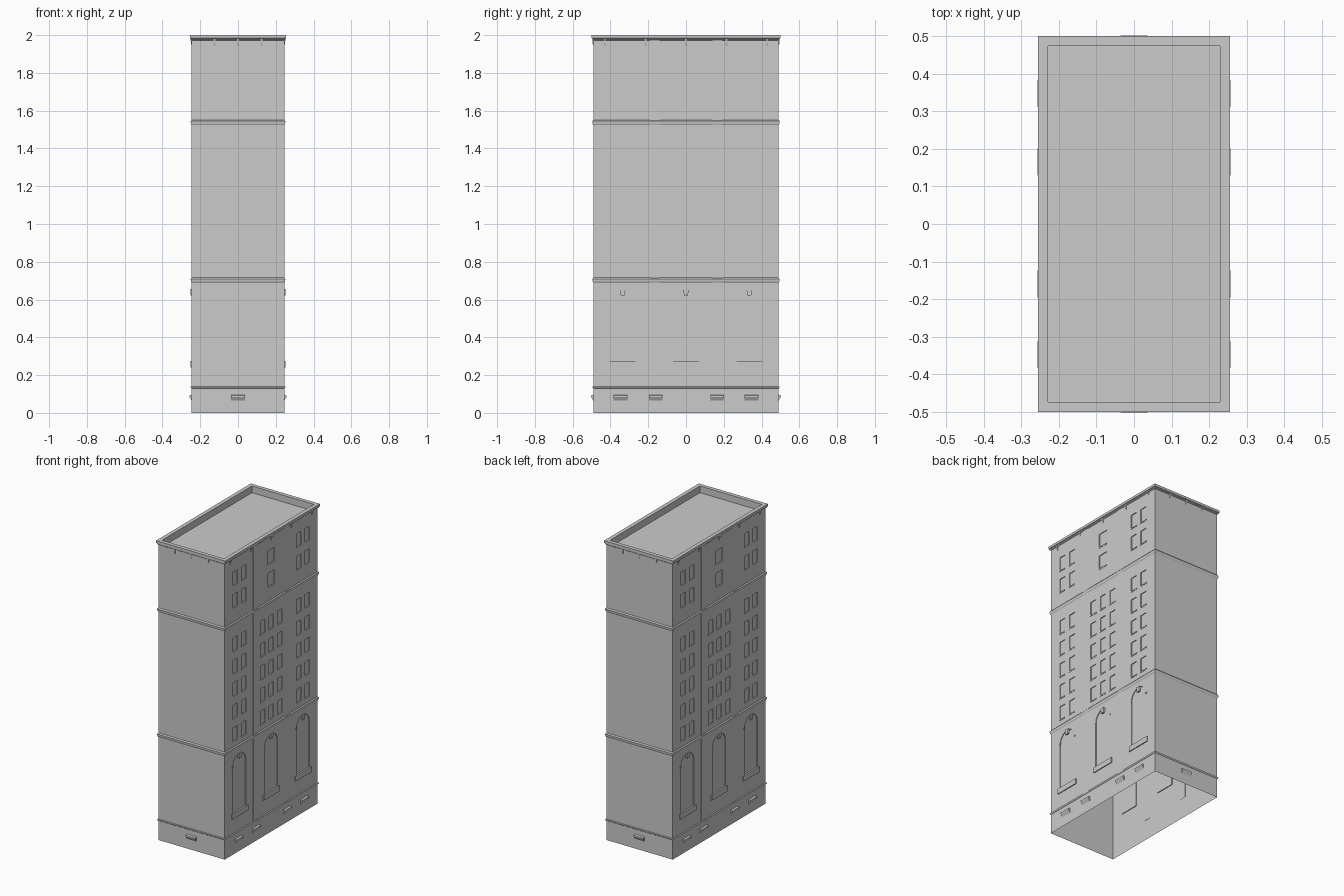
import bpy, bmesh, math

if "Cube" in bpy.data.objects:
    bpy.data.objects.remove(bpy.data.objects["Cube"])

HX, HY = 0.245, 0.49
BAYS = (-0.335, 0.0, 0.335)


def finish(name, bm):
    bmesh.ops.recalc_face_normals(bm, faces=bm.faces)
    me = bpy.data.meshes.new(name)
    bm.to_mesh(me)
    bm.free()
    ob = bpy.data.objects.new(name, me)
    bpy.context.collection.objects.link(ob)
    return ob


def ring(name, profile, cap=False):
    """Sweep (offset, z) profile around the building footprint."""
    bm = bmesh.new()
    loops = [[bm.verts.new((sx * (HX + o), sy * (HY + o), z))
              for sx, sy in ((-1, -1), (1, -1), (1, 1), (-1, 1))] for o, z in profile]
    for a, b in zip(loops, loops[1:]):
        for i in range(4):
            j = (i + 1) % 4
            bm.faces.new((a[i], a[j], b[j], b[i]))
    if cap:
        bm.faces.new(loops[-1])
    return finish(name, bm)


def add_prism(bm, points, axis, lo, hi):
    """Extrude a 2D profile along x (0) or y (1)."""
    def place(p, t):
        return (t, p[0], p[1]) if axis == 0 else (p[0], t, p[1])
    a = [bm.verts.new(place(p, lo)) for p in points]
    b = [bm.verts.new(place(p, hi)) for p in points]
    bm.faces.new(a)
    bm.faces.new(b[::-1])
    for i in range(len(a)):
        j = (i + 1) % len(a)
        bm.faces.new((a[i], a[j], b[j], b[i]))


def rect(y, z, w, h):
    return [(y - w / 2, z - h / 2), (y + w / 2, z - h / 2),
            (y + w / 2, z + h / 2), (y - w / 2, z + h / 2)]


def arch(y, z0, z1, r):
    top = [(y + r * math.cos(math.pi * i / 10), z1 + r * math.sin(math.pi * i / 10))
           for i in range(11)]
    return [(y - r, z0), (y + r, z0)] + top


# Window layout: tall arches, five middle floors, two upper floors
arches = [arch(y, 0.275, 0.585, 0.068) for y in BAYS]
small = []
for y in BAYS:
    for k in range(5):
        for d in ((-0.09, 0, 0.09) if y == 0 else (-0.045, 0.045)):
            small.append((y + d, 0.80 + 0.15 * k, 0.05, 0.09))
    for z in (1.69, 1.84):
        for d in ((0,) if y == 0 else (-0.045, 0.045)):
            small.append((y + d, z, 0.07 if y == 0 else 0.05, 0.09))
openings = arches + [rect(*s) for s in small]

for s, side in ((1, "right"), (-1, "left")):
    # Long wall with recessed windows
    bm = bmesh.new()
    edges = []
    holes = []
    for pts in [rect(0, 0.99, 2 * HY, 1.98)] + openings:
        vs = [bm.verts.new((s * HX, y, z)) for y, z in pts]
        edges += [bm.edges.new((vs[i - 1], vs[i])) for i in range(len(vs))]
        holes.append(vs)
    bmesh.ops.triangle_fill(bm, edges=edges, use_beauty=True, normal=(s, 0, 0))
    for vs in holes[1:]:
        back = [bm.verts.new((v.co.x - s * 0.005, v.co.y, v.co.z)) for v in vs]
        for i in range(len(vs)):
            bm.faces.new((vs[i - 1], vs[i], back[i], back[i - 1]))
        bm.faces.new(back)
    finish(side + "_wall", bm)

    # Pilasters between the bays
    bm = bmesh.new()
    for y in (-0.165, 0.165):
        add_prism(bm, rect(y, 1.055, 0.05, 1.84), 0, s * (HX - 0.001), s * (HX + 0.002))
    finish(side + "_pilasters", bm)

    # Arch sills, keystones and imposts, small window sills
    bm = bmesh.new()
    for y in BAYS:
        add_prism(bm, rect(y, 0.258, 0.17, 0.035), 0, s * HX, s * (HX + 0.006))
        add_prism(bm, [(y - 0.01, 0.622), (y + 0.01, 0.622), (y + 0.015, 0.655),
                       (y - 0.015, 0.655)], 0, s * (HX - 0.005), s * (HX + 0.007))
        for d in (-0.071, 0.071):
            add_prism(bm, rect(y + d, 0.585, 0.012, 0.012), 0, s * (HX - 0.003), s * (HX + 0.002))
    for y, z, w, h in small:
        add_prism(bm, rect(y, z - h / 2 - 0.004, w + 0.008, 0.008), 0, s * HX, s * (HX + 0.002))
    finish(side + "_window_trim", bm)

    # End wall
    bm = bmesh.new()
    bm.faces.new([bm.verts.new((x, s * HY, z)) for x, z in
                  ((-HX, 0), (HX, 0), (HX, 1.98), (-HX, 1.98))])
    finish("back_wall" if s > 0 else "front_wall", bm)

    # Base vents on the long and short sides
    bm = bmesh.new()

    def hood(h):
        return [(s * h, 0.065), (s * (h + 0.012), 0.085),
                (s * (h + 0.012), 0.092), (s * h, 0.096)]
    for y in (-0.347, -0.16, 0.165, 0.347):
        add_prism(bm, hood(HX), 1, y - 0.036, y + 0.036)
    add_prism(bm, hood(HY), 0, -0.036, 0.036)
    finish(side + "_base_vents", bm)

    # Cornice brackets
    bm = bmesh.new()

    def bracket(h):
        return [(s * h, 1.945), (s * (h + 0.004), 1.955), (s * (h + 0.006), 1.98), (s * h, 1.98)]
    for y in (-0.43, -0.215, 0, 0.215, 0.43):
        add_prism(bm, bracket(HX), 1, y - 0.005, y + 0.005)
    for x in (-0.125, 0, 0.125):
        add_prism(bm, bracket(HY), 0, x - 0.005, x + 0.005)
    finish(side + "_cornice_brackets", bm)

# String courses
for name, z, h in (("base_course", 0.135, 0.012), ("lower_course", 0.702, 0.028),
                   ("upper_course", 1.537, 0.028)):
    ring(name, [(0, z - h / 2), (0.004, z - h / 4), (0.006, z + h / 4), (0, z + h / 2)])

# Cornice, parapet and sunken roof
ring("cornice_and_roof", [(0, 1.972), (0.005, 1.976), (0.006, 1.982), (0.01, 1.984),
                          (0.01, 2.0), (-0.016, 2.0), (-0.016, 1.955)], cap=True)
